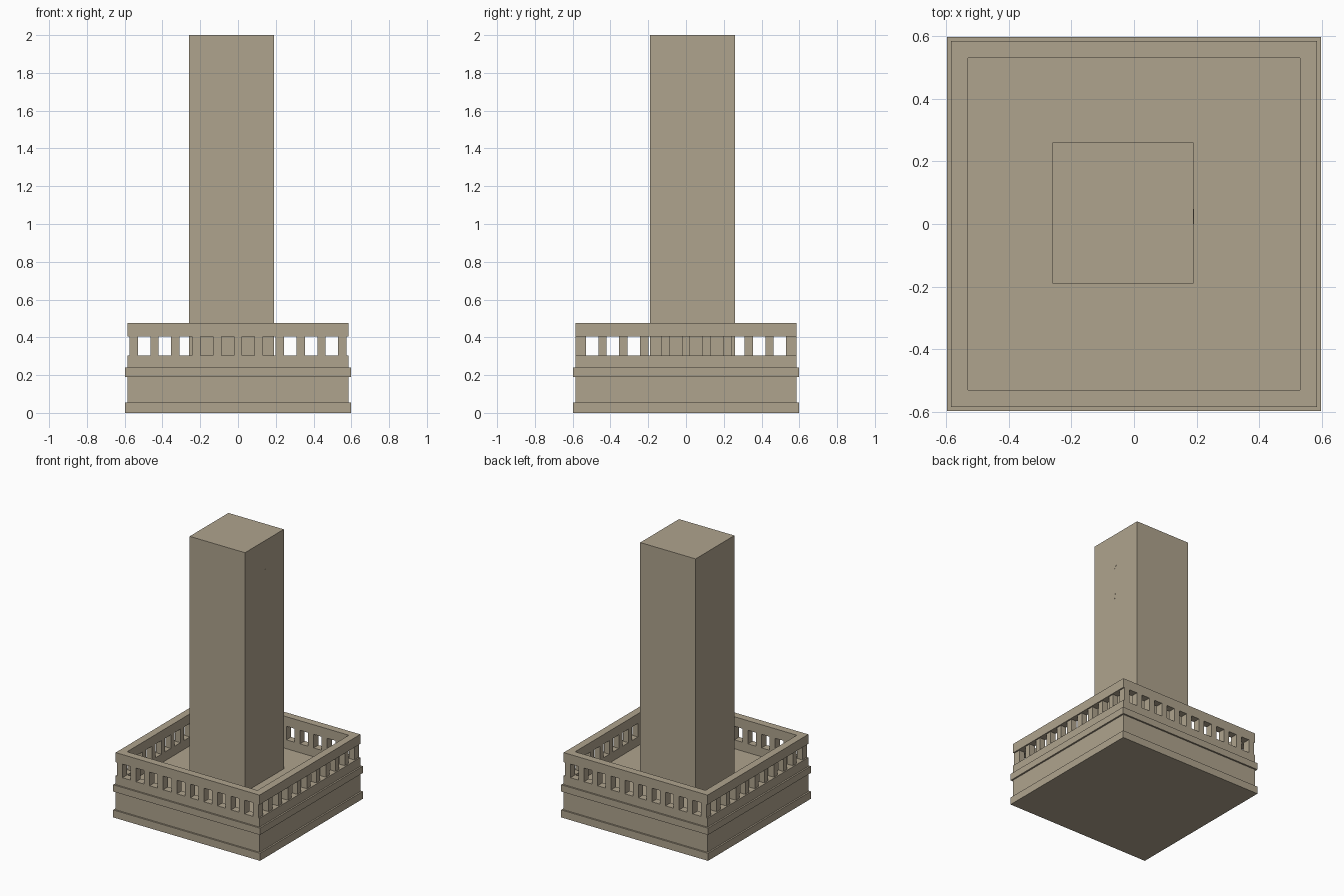
import bpy, bmesh

if "Cube" in bpy.data.objects:
    bpy.data.objects.remove(bpy.data.objects["Cube"])


def make_object(name, verts, faces):
    mesh = bpy.data.meshes.new(name)
    mesh.from_pydata(verts, [], faces)
    bm = bmesh.new()
    bm.from_mesh(mesh)
    bmesh.ops.recalc_face_normals(bm, faces=bm.faces)
    bm.to_mesh(mesh)
    bm.free()
    obj = bpy.data.objects.new(name, mesh)
    bpy.context.collection.objects.link(obj)
    mat = bpy.data.materials.get("stone") or bpy.data.materials.new("stone")
    mat.diffuse_color = (0.43, 0.37, 0.27, 1)
    mat.use_nodes = True
    mat.node_tree.nodes["Principled BSDF"].inputs["Base Color"].default_value = mat.diffuse_color
    mesh.materials.append(mat)
    return obj


def box(name, x0, x1, y0, y1, z0, z1):
    verts = [(x, y, z) for x in (x0, x1) for y in (y0, y1) for z in (z0, z1)]
    faces = [(0, 1, 3, 2), (4, 6, 7, 5), (0, 4, 5, 1),
             (2, 3, 7, 6), (0, 2, 6, 4), (1, 5, 7, 3)]
    return make_object(name, verts, faces)


def square_lathe(name, profile, closed):
    # sweep a (half width, height) profile around a square plan
    corners = [(-1, -1), (1, -1), (1, 1), (-1, 1)]
    n = len(profile)
    verts = [(sx * r, sy * r, z) for r, z in profile for sx, sy in corners]
    faces = []
    for i in range(n if closed else n - 1):
        a, b = 4 * i, 4 * ((i + 1) % n)
        for k in range(4):
            m = (k + 1) % 4
            faces.append((a + k, a + m, b + m, b + k))
    if not closed:
        faces += [(0, 1, 2, 3), tuple(4 * n - 4 + k for k in range(4))]
    return make_object(name, verts, faces)


OUT, BAND, INNER = 0.585, 0.597, 0.53
FLOOR, SILL, HEAD, TOP = 0.24, 0.305, 0.405, 0.475

# stepped base with foot and cornice bands
square_lathe("base", [(BAND, 0), (BAND, 0.055), (OUT, 0.055), (OUT, 0.19),
                      (BAND, 0.19), (BAND, FLOOR)], False)

# parapet rails
for name, z0, z1 in (("lower_rail", FLOOR, SILL), ("upper_rail", HEAD, TOP)):
    square_lathe(name, [(OUT, z0), (OUT, z1), (INNER, z1), (INNER, z0)], True)

# corner posts and balusters between ten openings per side
PITCH, GAP, SIDE = 0.1105, 0.066, 0.575
half = (PITCH - GAP) / 2
for s in (-1, 1):
    for t in (-1, 1):
        box("corner_post", *sorted((s * INNER, s * SIDE)),
            *sorted((t * INNER, t * OUT)), SILL, HEAD)
    for i in range(9):
        c = (i - 4) * PITCH
        box("front_back_baluster", c - half, c + half,
            *sorted((s * INNER, s * OUT)), SILL, HEAD)
        box("side_baluster", *sorted((s * INNER, s * SIDE)),
            c - half, c + half, SILL, HEAD)

# off-centre tower
box("tower", -0.26, 0.19, -0.19, 0.26, FLOOR, 2.0)

# small stone chips on the right face of the tower
chips = [[(0.0, 1.56), (0.03, 1.54), (0.02, 1.48), (0.0, 1.5)],
         [(0.018, 1.785), (0.048, 1.79), (0.045, 1.76), (0.018, 1.725)]]
for outline in chips:
    verts = [(x, y, z) for x in (0.188, 0.191) for y, z in outline]
    faces = [(0, 1, 2, 3), (4, 5, 6, 7)]
    faces += [(k, (k + 1) % 4, 4 + (k + 1) % 4, 4 + k) for k in range(4)]
    make_object("stone_chip", verts, faces)
